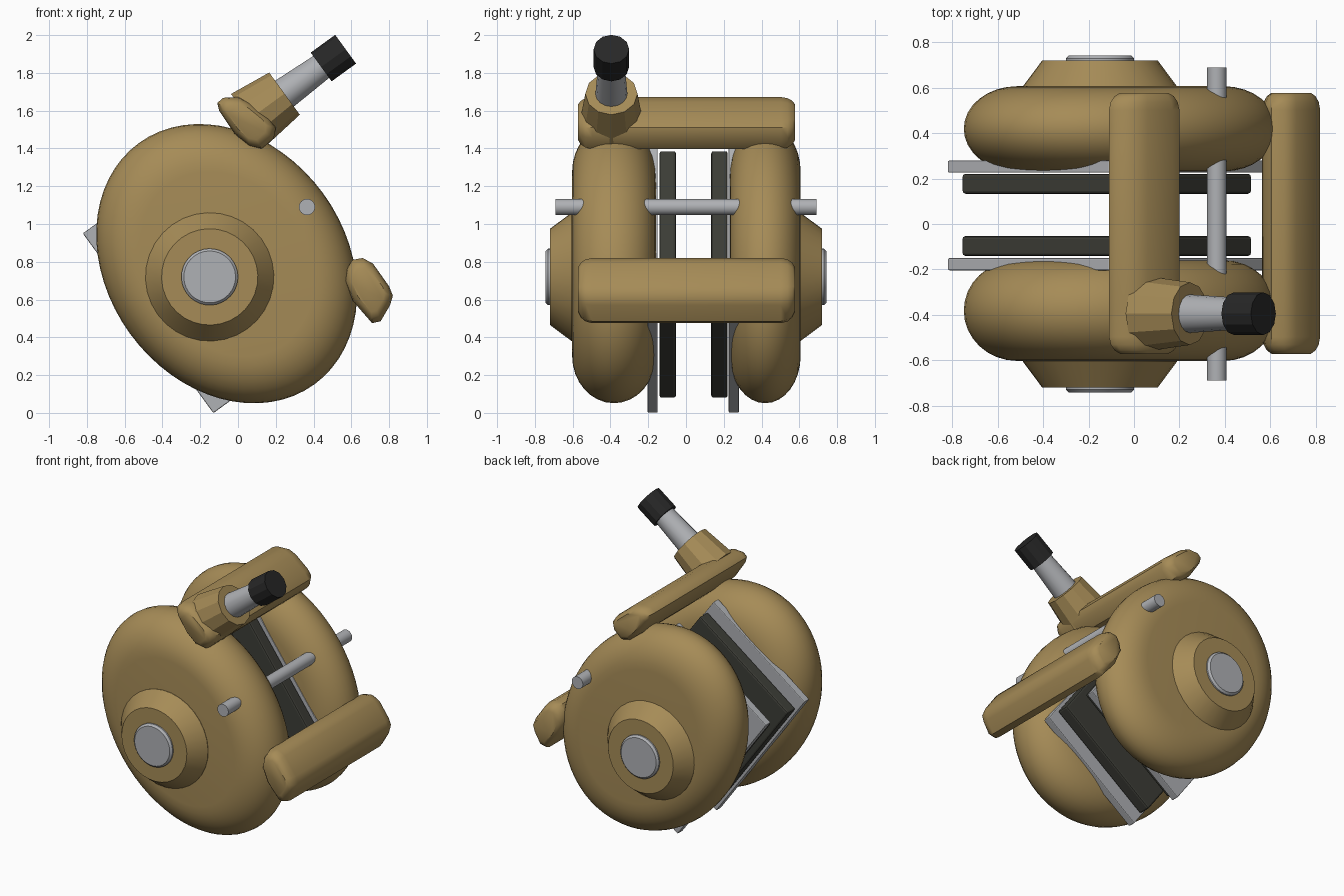
import bpy, bmesh, math
from mathutils import Vector

cube = bpy.data.objects.get("Cube")
if cube:
    bpy.data.objects.remove(cube)

TILT = math.radians(36)
CT, ST = math.cos(TILT), math.sin(TILT)


def material(name, rgb):
    m = bpy.data.materials.new(name)
    m.use_nodes = True
    m.diffuse_color = (*rgb, 1)
    m.node_tree.nodes["Principled BSDF"].inputs["Base Color"].default_value = (*rgb, 1)
    return m


BRASS = material("dull_brass", (0.38, 0.26, 0.095))
STEEL = material("steel_grey", (0.43, 0.44, 0.46))
DARK = material("dark_olive_grey", (0.045, 0.046, 0.037))
BLACK = material("black_rubber", (0.02, 0.02, 0.02))


def finish(obj, name, mat, smooth=None):
    obj.name = name
    obj.data.materials.append(mat)
    bpy.ops.object.select_all(action='DESELECT')
    obj.select_set(True)
    bpy.context.view_layer.objects.active = obj
    if smooth:
        bpy.ops.object.shade_smooth_by_angle(angle=math.radians(smooth))
    return obj


def loft(name, rings, mat, smooth=35):
    """Skin a list of closed rings and cap both ends."""
    bm = bmesh.new()
    loops = [[bm.verts.new(p) for p in ring] for ring in rings]
    n = len(loops[0])
    for a, b in zip(loops, loops[1:]):
        for i in range(n):
            j = (i + 1) % n
            bm.faces.new((a[i], a[j], b[j], b[i]))
    bm.faces.new(loops[0])
    bm.faces.new(loops[-1])
    bmesh.ops.recalc_face_normals(bm, faces=bm.faces)
    mesh = bpy.data.meshes.new(name)
    bm.to_mesh(mesh)
    bm.free()
    obj = bpy.data.objects.new(name, mesh)
    bpy.context.collection.objects.link(obj)
    return finish(obj, name, mat, smooth)


def ellipse(cx, cz, y, rx, rz, n=64):
    """Ellipse across y, turned by the tilt of the body."""
    pts = []
    for i in range(n):
        a = math.tau * i / n
        u, v = rx * math.cos(a), rz * math.sin(a)
        pts.append((cx + u * CT - v * ST, y, cz + u * ST + v * CT))
    return pts


def slab(name, y, depth, half_x, half_z, bevel, mat):
    bpy.ops.mesh.primitive_cube_add(size=1, location=(-0.12, y, 0.733),
                                    rotation=(0, -TILT, 0))
    obj = bpy.context.object
    obj.scale = (2 * half_x, depth, 2 * half_z)
    bpy.ops.object.transform_apply(location=False, rotation=False, scale=True)
    mod = obj.modifiers.new("soft_edges", 'BEVEL')
    mod.width, mod.segments = bevel, 2
    return finish(obj, name, mat)


def bar(name, section):
    """Cross bar with a rounded section and rounded ends."""
    c = sum((Vector(p) for p in section), Vector((0, 0))) / len(section)
    profile = [(0, 0.68), (0.015, 0.84), (0.04, 0.95), (0.075, 1)]
    rings = [(-0.572 + d, s) for d, s in profile]
    rings += [(0.578 - d, s) for d, s in reversed(profile)]
    loft(name, [[(c.x + (x - c.x) * s, y, c.y + (z - c.y) * s) for x, z in section]
                for y, s in rings], BRASS, 40)


# Side housings, hubs, caps and spool plates
for side, sign, outer, inner in (("front", -1, 0.603, 0.16), ("back", 1, 0.607, 0.232)):
    mid, half = (outer + inner) / 2, (outer - inner) / 2
    rim = 0.34
    rings = []
    for k in range(17):
        a = math.pi * (0.5 - k / 16)
        r = 1 - rim + rim * math.cos(a)
        rings.append(ellipse(-0.06, 0.79, sign * (mid + half * math.sin(a)),
                             0.632 * r, 0.79 * r))
    loft(side + "_housing", rings, BRASS)

    def disc_rings(steps):
        return [ellipse(-0.15, 0.72, sign * y, r, r, 32) for y, r in steps]

    loft(side + "_hub", disc_rings([(0.55, 0.34), (0.606, 0.34), (0.72, 0.255)]), BRASS, 25)
    loft(side + "_hub_cap", disc_rings([(0.70, 0.15), (0.73, 0.15), (0.743, 0.137)]), STEEL, 25)

for side, steel_y, dark_y in (("front", -0.177, -0.097), ("back", 0.253, 0.177)):
    slab(side + "_steel_plate", steel_y, 0.054, 0.44, 0.588, 0.006, STEEL)
    slab(side + "_dark_plate", dark_y, 0.088, 0.425, 0.503, 0.012, DARK)

# Cross bars
bar("top_bar", [(-0.11, 1.64), (-0.08, 1.668), (0.0, 1.672), (0.06, 1.645), (0.17, 1.555),
                (0.2, 1.51), (0.19, 1.455), (0.125, 1.397), (0.06, 1.41),
                (-0.02, 1.48), (-0.10, 1.60)])
bar("side_bar", [(0.575, 0.76), (0.605, 0.81), (0.66, 0.82), (0.715, 0.79), (0.80, 0.67),
                 (0.82, 0.62), (0.805, 0.57), (0.755, 0.485), (0.71, 0.475),
                 (0.61, 0.59), (0.565, 0.70)])

# Through rod
bpy.ops.mesh.primitive_cylinder_add(vertices=24, radius=0.043, depth=1.38,
                                    location=(0.365, 0, 1.09), rotation=(math.pi / 2, 0, 0))
finish(bpy.context.object, "through_rod", STEEL, 40)


# Slanted knob, stem and rubber tip along one axis
def along_axis(name, start, end, r1, r2, mat, smooth=None, sides=12):
    t = (start + end) / 2
    bpy.ops.mesh.primitive_cone_add(
        vertices=sides, radius1=r1, radius2=r2, depth=end - start,
        location=(0.06 + t * CT, -0.395, 1.555 + t * ST),
        rotation=(0, math.pi / 2 - TILT, 0))
    finish(bpy.context.object, name, mat, smooth)


along_axis("knob_base", 0, 0.23, 0.165, 0.138, BRASS)
along_axis("knob_stem", 0.2, 0.5, 0.086, 0.07, STEEL, 40, 16)
along_axis("knob_tip", 0.47, 0.63, 0.094, 0.094, BLACK)
